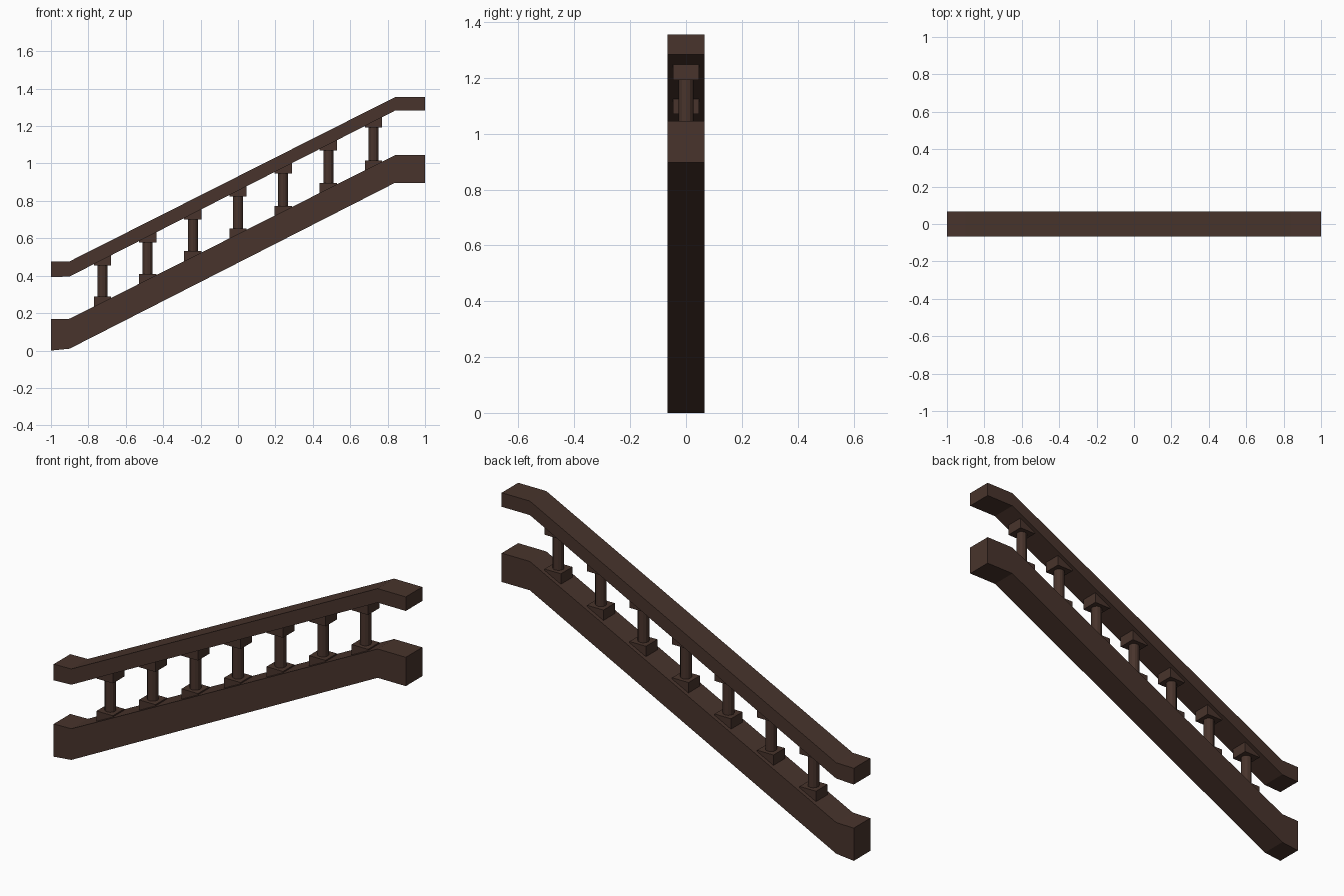
import bpy, bmesh
from mathutils import Matrix

if "Cube" in bpy.data.objects:
    bpy.data.objects.remove(bpy.data.objects["Cube"])

wood = bpy.data.materials.new("dark brown wood")
wood.diffuse_color = (0.065, 0.034, 0.025, 1)
wood.use_nodes = True
wood.node_tree.nodes["Principled BSDF"].inputs["Base Color"].default_value = wood.diffuse_color
HALF = 0.067  # half thickness of the rails


def finish(bm, name):
    bmesh.ops.recalc_face_normals(bm, faces=bm.faces)
    me = bpy.data.meshes.new(name)
    bm.to_mesh(me)
    bm.free()
    me.materials.append(wood)
    ob = bpy.data.objects.new(name, me)
    bpy.context.collection.objects.link(ob)
    return ob


def beam(name, low, high):
    """Extrude a side profile (bottom line, then top line) through y."""
    xs = (-1, -0.9, 0.84, 1)
    pts = list(zip(xs, low)) + list(zip(xs, high))[::-1]
    bm = bmesh.new()
    face = bm.faces.new([bm.verts.new((x, -HALF, z)) for x, z in pts])
    ext = bmesh.ops.extrude_face_region(bm, geom=[face])
    verts = [v for v in ext["geom"] if isinstance(v, bmesh.types.BMVert)]
    bmesh.ops.translate(bm, verts=verts, vec=(0, 2 * HALF, 0))
    return finish(bm, name)


def block(bm, x, z0, z1, w=0.093):
    m = Matrix.Translation((x, 0, (z0 + z1) / 2)) @ Matrix.Diagonal((w, w, z1 - z0, 1))
    bmesh.ops.create_cube(bm, size=1, matrix=m)


# Lower stringer and handrail, both with level ends
beam("stringer", (0, 0.01, 0.897, 0.897), (0.168, 0.17, 1.045, 1.045))
beam("handrail", (0.392, 0.396, 1.283, 1.283), (0.475, 0.477, 1.355, 1.355))

# Balusters: round post with square base and cap sunk into the slopes
for i in range(7):
    x = (i - 3) * 0.2415
    t = (x + 0.9) / 1.74
    foot = 0.17 + t * 0.875
    head = 0.396 + t * 0.887
    bm = bmesh.new()
    block(bm, x, foot - 0.035, foot + 0.03)
    block(bm, x, head - 0.031, head + 0.035)
    bmesh.ops.create_cone(bm, cap_ends=True, segments=12, radius1=0.027, radius2=0.027,
                          depth=head - foot,
                          matrix=Matrix.Translation((x, 0, (foot + head) / 2)))
    finish(bm, f"baluster_{i + 1}")
